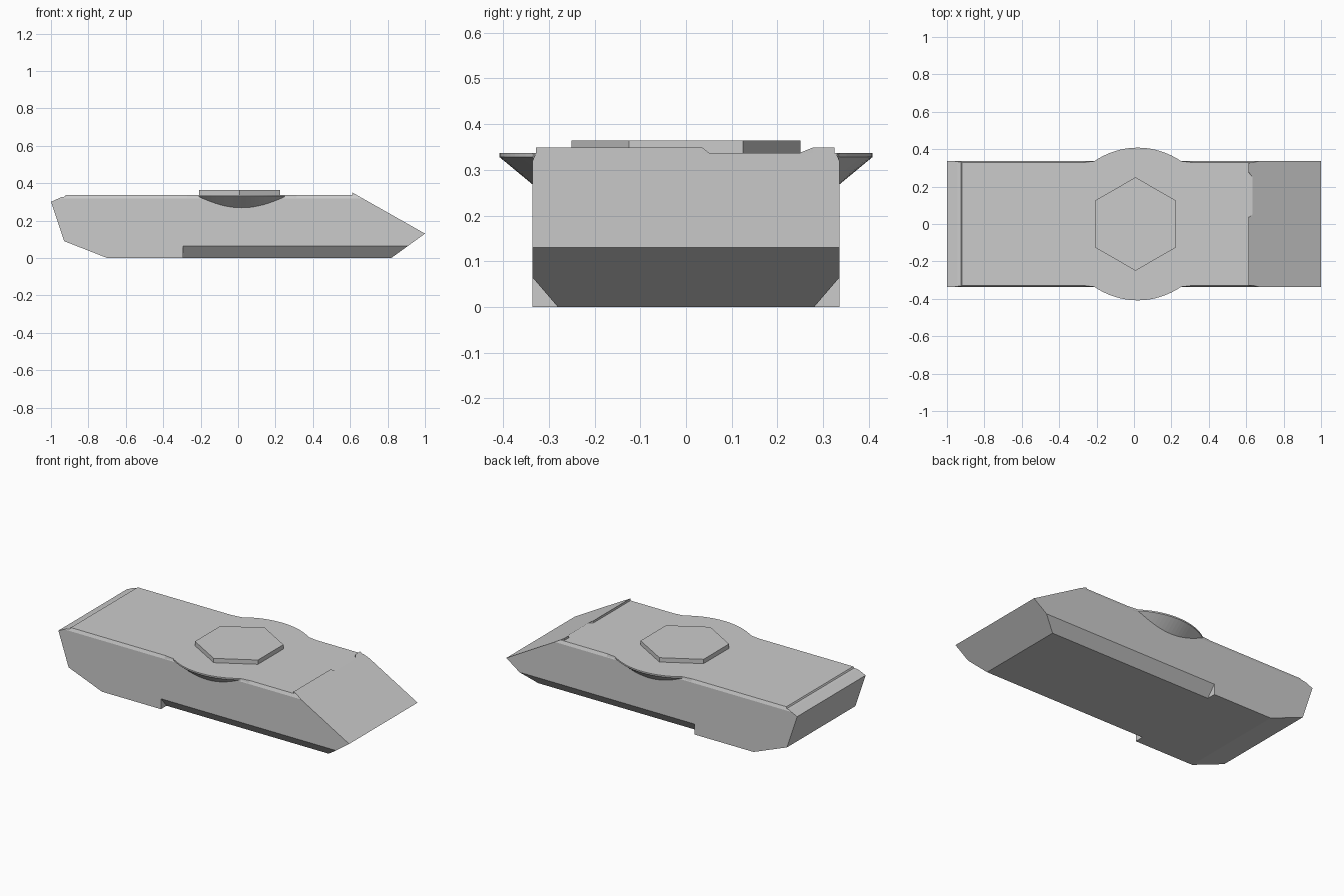
import bpy, bmesh
from math import sin, cos, pi, radians, sqrt

if "Cube" in bpy.data.objects:
    bpy.data.objects.remove(bpy.data.objects["Cube"])


def make(name, bm):
    bmesh.ops.recalc_face_normals(bm, faces=bm.faces[:])
    me = bpy.data.meshes.new(name)
    bm.to_mesh(me)
    bm.free()
    ob = bpy.data.objects.new(name, me)
    bpy.context.collection.objects.link(ob)
    return ob


def loft(bm, rings, closed=True, caps=True):
    """Skin a row of equal-length point rings."""
    rows = [[bm.verts.new(p) for p in r] for r in rings]
    n = len(rows[0])
    for a, b in zip(rows, rows[1:]):
        for i in range(n if closed else n - 1):
            j = (i + 1) % n
            bm.faces.new((a[i], a[j], b[j], b[i]))
    if caps:
        bm.faces.new(rows[0])
        bm.faces.new(rows[-1][::-1])


DECK = 0.337
SIDE = 0.336

# Hull: side profile extruded across the width
profile = [(-1, 0.30), (-0.945, 0.325), (-0.925, 0.328), (-0.92, DECK),
           (0.634, DECK), (1, 0.13), (0.82, 0), (-0.70, 0), (-0.93, 0.09)]
bm = bmesh.new()
loft(bm, [[(x, y, z) for x, z in profile] for y in (-SIDE, SIDE)])
hull = make("hull", bm)

# Cutter: lower side chamfers at the front, thin bevel along the deck edges
low = [(0.263, -0.02), (0.3532, 0.085), (0.3532, -0.02)]
high = [(0.34, 0.3085), (0.32, 0.356), (0.36, 0.356), (0.36, 0.3085)]
bm = bmesh.new()
for s in (-1, 1):
    for sect, x0, x1 in ((low, -0.295, 1.1), (high, -1.1, 1.1)):
        loft(bm, [[(x, s * y, z) for y, z in sect] for x in (x0, x1)])
cutter = make("edge_cutter", bm)
cutter.hide_render = True
mod = hull.modifiers.new("edge_cuts", "BOOLEAN")
mod.operation = "DIFFERENCE"
mod.solver = "EXACT"
mod.object = cutter
bpy.context.view_layer.objects.active = hull
bpy.ops.object.modifier_apply(modifier=mod.name)
bpy.data.objects.remove(cutter)

# Turret ring flares: slices of a cone standing out of each side
R, CX, N = 0.408, 0.02, 20
half = sqrt(R * R - SIDE * SIDE)
bm = bmesh.new()
for s in (-1, 1):
    rings = []
    for i in range(N + 1):
        x = half * (2 * i / N - 1)
        y = sqrt(max(R * R - x * x, SIDE * SIDE))
        z = 0.328 - (R - sqrt(x * x + SIDE * SIDE)) * 0.84
        rings.append([(CX + x, s * 0.327, DECK), (CX + x, s * y, DECK),
                      (CX + x, s * y, 0.328), (CX + x, s * 0.335, z)])
    # short fillets blending the flare into the deck edge
    for end, k in ((0, -1), (len(rings) + 1, 1)):
        x = CX + k * (half + 0.06)
        rings.insert(end, [(x, s * 0.327, DECK), (x, s * 0.3285, DECK),
                           (x, s * 0.332, 0.328), (x, s * 0.335, 0.32)])
    loft(bm, rings, closed=False, caps=False)
make("turret_ring_flares", bm)

# Hexagonal turret base plate
bm = bmesh.new()
loft(bm, [[(0.008 + 0.25 * sin(k * pi / 3), 0.25 * cos(k * pi / 3), z)
           for k in range(6)] for z in (DECK - 0.002, 0.364)])
make("turret_base", bm)

# Raised lip at the top of the sloping nose, with a hatch notch
bm = bmesh.new()
for steps in (((-0.328, 1), (0.035, 1), (0.05, 0.05)),
              ((0.25, 0.05), (0.278, 1), (0.325, 1))):
    loft(bm, [[(0.634 - 0.023 * h, y, DECK - 0.001),
               (0.634 - 0.021 * h, y, DECK + 0.012 * h),
               (0.636, y, DECK - 0.001)] for y, h in steps])
make("nose_lip", bm)
